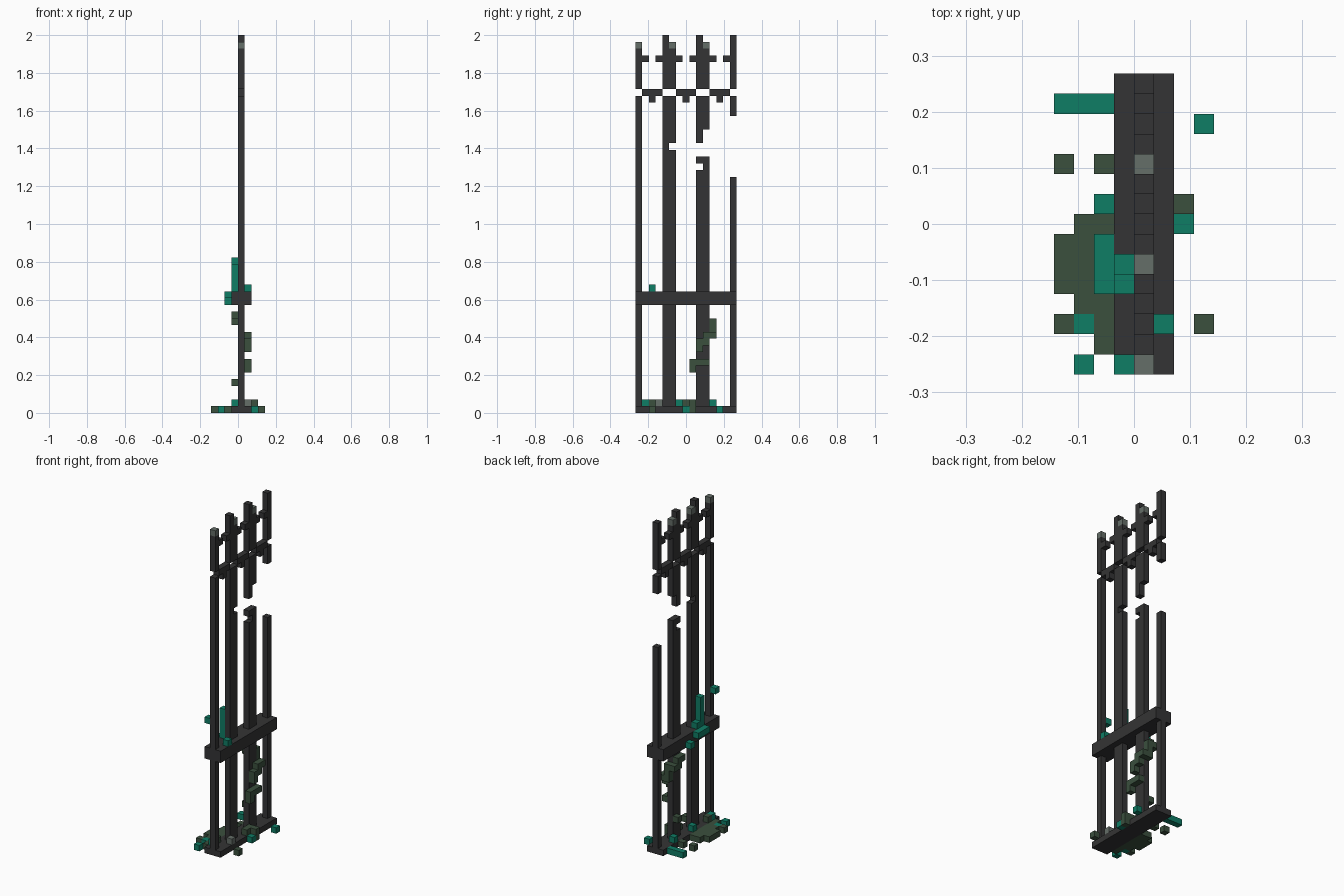
import bpy
import bmesh

cube = bpy.data.objects.get("Cube")
if cube:
    bpy.data.objects.remove(cube, do_unlink=True)

V = 1 / 28  # edge length of one block


def material(name, rgb):
    m = bpy.data.materials.new(name)
    m.use_nodes = True
    m.diffuse_color = (*rgb, 1)
    b = next(n for n in m.node_tree.nodes if n.type == 'BSDF_PRINCIPLED')
    b.inputs["Base Color"].default_value = (*rgb, 1)
    b.inputs["Roughness"].default_value = 0.9
    return m


IRON = material("dark_iron", (0.034, 0.034, 0.035))
TEAL = material("teal_growth", (0.0048, 0.205, 0.130))
MOSS = material("moss_green", (0.043, 0.080, 0.048))
GREY = material("worn_grey", (0.130, 0.156, 0.140))


def part(name, mat, boxes):
    """Each box is ((x, y, z), (nx, ny, nz)) in blocks; y counts from the front edge."""
    bm = bmesh.new()
    for (x, y, z), (nx, ny, nz) in boxes:
        verts = bmesh.ops.create_cube(bm, size=1)["verts"]
        for v in verts:
            v.co.x = (x + (v.co.x + 0.5) * nx) * V
            v.co.y = (y - 7.5 + (v.co.y + 0.5) * ny) * V
            v.co.z = (z + (v.co.z + 0.5) * nz) * V
    me = bpy.data.meshes.new(name)
    bm.to_mesh(me)
    bm.free()
    me.materials.append(mat)
    ob = bpy.data.objects.new(name, me)
    bpy.context.collection.objects.link(ob)
    return ob


def column(y, z0, z1, width=1):
    return ((0, y, z0), (1, width, z1 - z0))


def cubes(*cells):
    return [(c, (1, 1, 1)) for c in cells]


# Base and thick middle bar
part("base_bar", IRON, [((-1, 0, 0), (3, 15, 1))])
part("middle_bar", IRON, [((-1, 0, 16), (3, 15, 2))])

# Broken uprights, cut into runs between the gaps
part("front_post", IRON, [column(0, 1, 16), column(0, 18, 47), column(0, 48, 54)])
part("second_post", IRON, [
    column(4, 1, 16, 2), column(4, 18, 39, 2), column(4, 39, 40),
    column(4, 40, 47, 2), column(4, 48, 54, 2), column(4, 54, 56)])
part("third_post", IRON, [
    column(9, 1, 16, 2), column(9, 18, 36, 2), column(10, 36, 37), column(9, 37, 38, 2),
    column(9, 40, 42), column(9, 42, 47, 2), column(9, 48, 54, 2), column(9, 54, 56)])
part("back_post", IRON, [
    column(14, 1, 16), column(14, 18, 35), column(14, 44, 47), column(14, 48, 56)])
part("post_caps", GREY, cubes((0, 0, 54), (0, 5, 54), (0, 10, 54)))

# Upper rail with drops and side studs, repeated in the three bays
rail, studs = [], []
for y in (1, 6, 11):
    rail += [((0, y, 47), (1, 3, 1)), ((0, y + 1, 46), (1, 1, 1))]
    studs += cubes((0, y, 52), (0, y + 2, 52))
part("upper_rail", IRON, rail)
part("rail_studs", IRON, studs)

# Teal growth around the middle bar
part("middle_growth", TEAL, [
    ((-1, 4, 18), (1, 1, 5)), ((-1, 5, 18), (1, 1, 1)), ((-2, 5, 17), (1, 2, 1)),
    ((-2, 4, 17), (1, 1, 1)), ((-2, 8, 16), (1, 1, 1)),
    ((-1, 0, 22), (1, 1, 1)), ((1, 2, 18), (1, 1, 1))])

# Moss climbing the third post
part("climbing_moss", MOSS, [
    ((1, 8, 6), (1, 1, 2)), ((1, 9, 7), (1, 2, 1)), ((1, 9, 9), (1, 1, 2)),
    ((1, 10, 10), (1, 1, 2)), ((1, 11, 11), (1, 1, 1)), ((0, 11, 11), (1, 1, 3)),
    ((-1, 11, 13), (1, 1, 1)), ((-1, 10, 13), (1, 1, 1)),
    ((-1, 9, 14), (1, 2, 1)), ((-1, 10, 4), (1, 1, 1))])

# Ground patch and scattered clumps
part("ground_moss", MOSS, [
    ((-4, 4, 0), (1, 3, 1)), ((-3, 3, 0), (1, 5, 1)), ((-2, 1, 0), (1, 7, 1))]
    + cubes((-4, 2, 0), (-4, 10, 0), (-2, 10, 0), (3, 2, 0),
            (2, 8, 0), (2, 8, 1), (1, 8, 1), (1, 7, 1), (-1, 2, 1)))
part("ground_growth", TEAL, [((-4, 13, 0), (3, 1, 1))]
     + cubes((-3, 2, 0), (-3, 0, 0), (2, 7, 0), (3, 12, 0),
             (-1, 1, 1), (-1, 6, 1), (-1, 11, 1)))
part("base_stone", GREY, cubes((1, 3, 1)))
